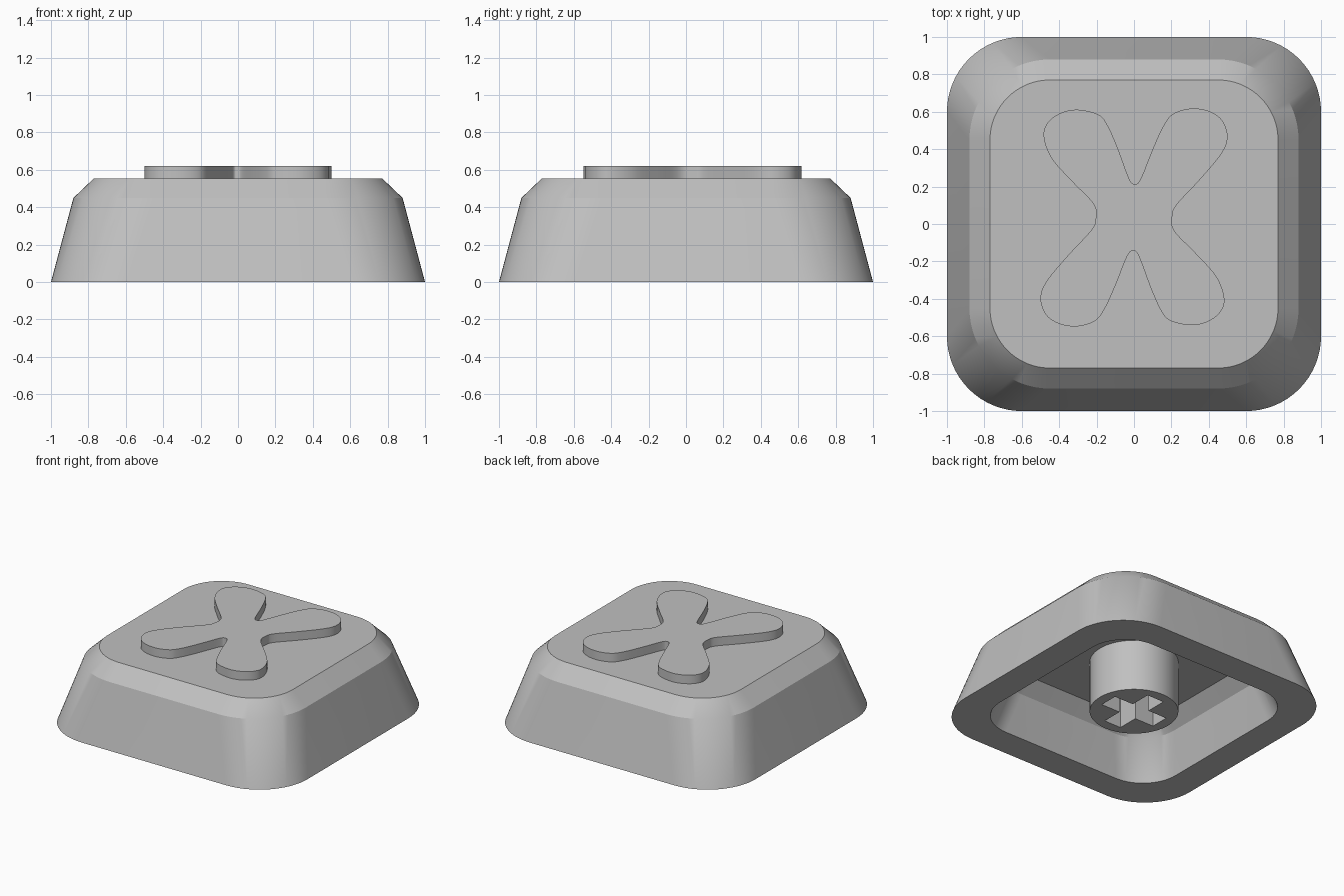
import bpy, bmesh, math
from mathutils import Vector

cube = bpy.data.objects.get("Cube")
if cube:
    bpy.data.objects.remove(cube, do_unlink=True)

grey = bpy.data.materials.new("light grey plastic")
grey.use_nodes = True
colour = (0.53, 0.53, 0.53, 1)
grey.diffuse_color = colour
grey.node_tree.nodes["Principled BSDF"].inputs["Base Color"].default_value = colour


def rounded_square(half, radius, z, steps=16):
    """Outline of a square with round corners."""
    points = []
    for corner, (sx, sy) in enumerate(((1, 1), (-1, 1), (-1, -1), (1, -1))):
        for i in range(steps + 1):
            a = math.pi / 2 * (corner + i / steps)
            points.append(Vector((sx * (half - radius) + radius * math.cos(a),
                                  sy * (half - radius) + radius * math.sin(a), z)))
    return points


def circle(radius, z, steps=64):
    return [Vector((radius * math.cos(t), radius * math.sin(t), z))
            for t in (2 * math.pi * i / steps for i in range(steps))]


def smooth_loop(points, steps=6):
    """Closed smooth curve through the given points."""
    out, n = [], len(points)
    for i in range(n):
        a, b, c, d = (Vector(points[(i + k) % n]) for k in (-1, 0, 1, 2))
        for s in range(steps):
            t = s / steps
            out.append(b + 0.5 * t * (c - a + t * (2 * a - 5 * b + 4 * c - d
                                                   + t * (3 * b - a - 3 * c + d))))
    return out


def loft(name, rings, cap_start=True, cap_end=True):
    """Join outlines of equal length into one skin."""
    bm = bmesh.new()
    loops = [[bm.verts.new(p) for p in ring] for ring in rings]
    for low, high in zip(loops, loops[1:]):
        for i in range(len(low)):
            j = (i + 1) % len(low)
            bm.faces.new((low[i], low[j], high[j], high[i]))
    if cap_start:
        bm.faces.new(loops[0][::-1])
    if cap_end:
        bm.faces.new(loops[-1])
    bmesh.ops.recalc_face_normals(bm, faces=bm.faces)
    mesh = bpy.data.meshes.new(name)
    bm.to_mesh(mesh)
    bm.free()
    obj = bpy.data.objects.new(name, mesh)
    bpy.context.collection.objects.link(obj)
    mesh.materials.append(grey)
    return obj


def smooth(obj):
    bpy.ops.object.select_all(action='DESELECT')
    obj.select_set(True)
    bpy.context.view_layer.objects.active = obj
    bpy.ops.object.shade_smooth_by_angle(angle=math.radians(25))


# Hollow cap: inner ceiling, inner walls, rim, outer walls, chamfer, flat top
profile = [(0.606, 0.2, 0.385), (0.70, 0.29, 0.29), (0.78, 0.29, 0),
           (1.0, 0.4, 0), (0.88, 0.43, 0.45), (0.77, 0.32, 0.555)]
cap = loft("cap_shell", [rounded_square(*row) for row in profile])
smooth(cap)

# Stem under the cap with a cross-shaped socket
tip, arm, socket_top = 0.228, 0.07, 0.38
quarter = [(tip, -arm), (tip, arm), (arm, arm)]
cross = []
for k in range(4):
    c, s = round(math.cos(k * math.pi / 2)), round(math.sin(k * math.pi / 2))
    cross += [(x * c - y * s, x * s + y * c) for x, y in quarter]
stem = loft("stem", [circle(0.303, 0), circle(0.303, 0.40)])
cutter = loft("socket_cutter", [[Vector((x, y, z)) for x, y in cross]
                                for z in (-0.1, socket_top)])
cutter.hide_render = True
cut = stem.modifiers.new("socket", 'BOOLEAN')
cut.operation, cut.object, cut.solver = 'DIFFERENCE', cutter, 'EXACT'
bpy.context.view_layer.objects.active = stem
stem.select_set(True)
bpy.ops.object.modifier_apply(modifier="socket")
bpy.data.objects.remove(cutter, do_unlink=True)
smooth(stem)

# Raised four-lobed emblem: upper half outline, repeated by a half turn
upper = [(0.205, 0.045), (0.23, 0.105), (0.353, 0.238), (0.468, 0.377), (0.50, 0.468),
         (0.47, 0.556), (0.396, 0.605), (0.30, 0.617), (0.207, 0.587), (0.155, 0.52),
         (0.10, 0.40), (0.035, 0.24), (0.005, 0.215), (-0.025, 0.24), (-0.085, 0.40),
         (-0.14, 0.525), (-0.19, 0.585), (-0.30, 0.611), (-0.39, 0.594),
         (-0.46, 0.543), (-0.483, 0.468), (-0.44, 0.35), (-0.326, 0.222), (-0.215, 0.105)]
turn_x, turn_y = 0.0, 0.035
outline = upper + [(2 * turn_x - x, 2 * turn_y - y) for x, y in upper]
emblem = loft("raised_emblem", [smooth_loop([(x, y, z) for x, y in outline])
                                for z in (0.55, 0.62)])
smooth(emblem)
